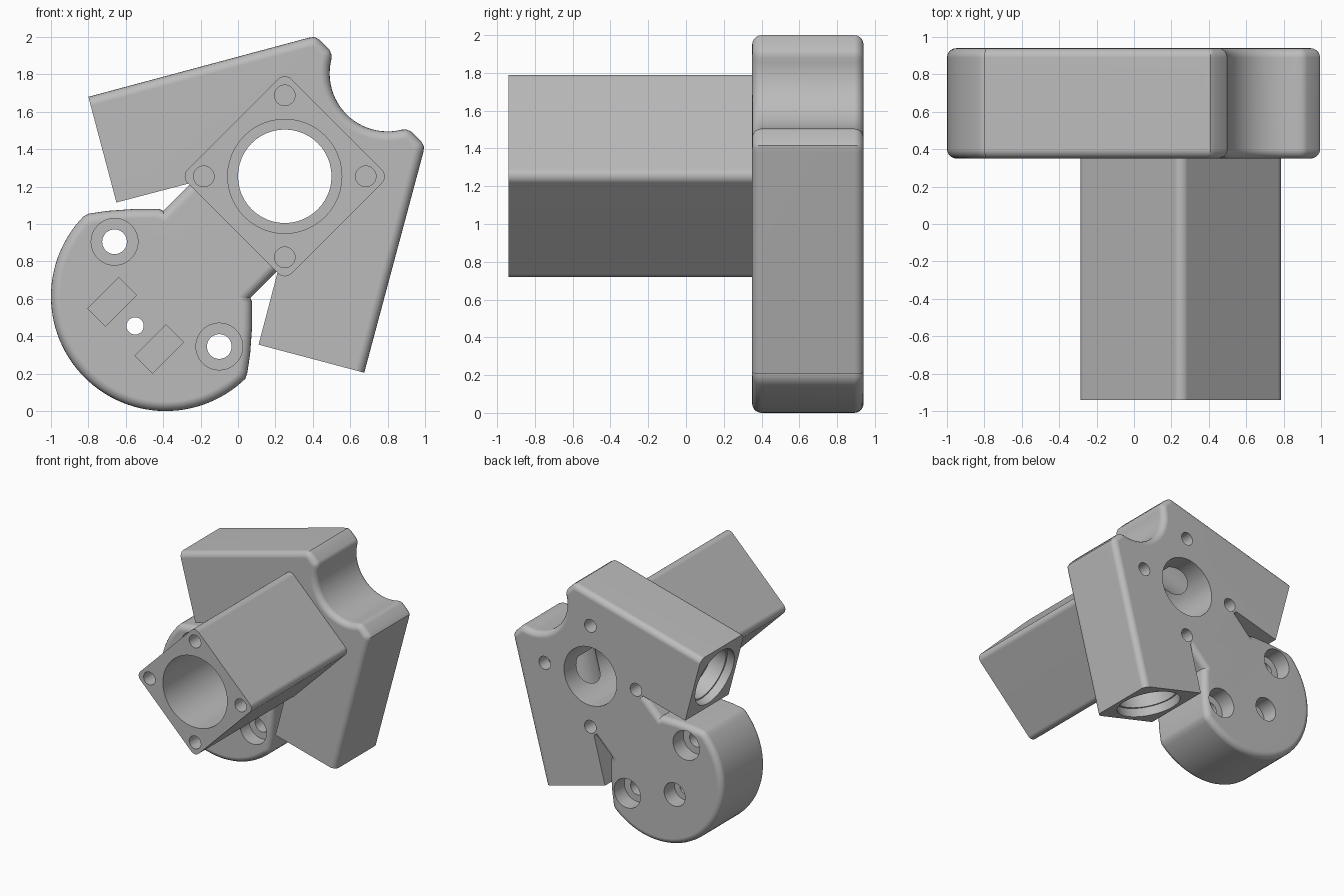
import bpy, bmesh
from math import radians, cos, sin
from mathutils import Vector, Matrix

if "Cube" in bpy.data.objects:
    bpy.data.objects.remove(bpy.data.objects["Cube"], do_unlink=True)

FRONT, BACK, COLUMN_FRONT = 0.35, 0.94, -0.94
SYM = 1.005                      # the profile mirrors across z = x + SYM
BORE = (0.25, 1.255)

grey = bpy.data.materials.new("plain grey")
grey.use_nodes = True
GREY = (0.5, 0.5, 0.5, 1)
grey.diffuse_color = GREY
grey.node_tree.nodes["Principled BSDF"].inputs["Base Color"].default_value = GREY


def mirror(p):
    return (p[1] - SYM, p[0] + SYM)


def arc(centre, r, a0, a1, n):
    angles = [radians(a0 + (a1 - a0) * i / n) for i in range(n + 1)]
    return [(centre[0] + r * cos(a), centre[1] + r * sin(a)) for a in angles]


def finish(bm, name):
    bmesh.ops.recalc_face_normals(bm, faces=bm.faces)
    me = bpy.data.meshes.new(name)
    bm.to_mesh(me)
    bm.free()
    me.materials.append(grey)
    ob = bpy.data.objects.new(name, me)
    bpy.context.collection.objects.link(ob)
    return ob


def prism(name, pts, y0, y1, fillet=0, sharp=()):
    """Extrude an (x, z) outline along y, rounding rims except the sharp sides."""
    bm = bmesh.new()
    n = len(pts)
    rings = [[bm.verts.new((x, y, z)) for x, z in pts] for y in (y0, y1)]
    for ring in rings:
        bm.faces.new(ring)
    for i in range(n):
        j = (i + 1) % n
        bm.faces.new((rings[0][i], rings[0][j], rings[1][j], rings[1][i]))
    if fillet:
        rims = [bm.edges.get((r[i], r[(i + 1) % n]))
                for r in rings for i in range(n) if i not in sharp]
        bmesh.ops.recalc_face_normals(bm, faces=bm.faces)
        bmesh.ops.bevel(bm, geom=rims, offset=fillet, segments=5, profile=0.5,
                        affect='EDGES', clamp_overlap=False)
    return finish(bm, name)


def cylinder(a, b, r, n=48):
    a, b = Vector(a), Vector(b)
    bm = bmesh.new()
    turn = (b - a).to_track_quat('Z', 'Y').to_matrix().to_4x4()
    bmesh.ops.create_cone(bm, cap_ends=True, segments=n, radius1=r, radius2=r,
                          depth=(b - a).length,
                          matrix=Matrix.Translation((a + b) / 2) @ turn)
    return finish(bm, "cutter")


def combine(tool, op='DIFFERENCE'):
    tool.hide_render = True
    mod = body.modifiers.new("combine", 'BOOLEAN')
    mod.operation, mod.solver, mod.object = op, 'EXACT', tool
    bpy.context.view_layer.objects.active = body
    bpy.ops.object.modifier_apply(modifier=mod.name)
    bpy.data.objects.remove(tool, do_unlink=True)


def drill(p, y0, y1, r):
    combine(cylinder((p[0], y0, p[1]), (p[0], y1, p[1]), r))


# Two-armed block with a round notch in its outer corner
half = [(-0.25, 1.22), (-0.65, 1.115), (-0.8, 1.68), (0.375, 1.995),
        (0.41, 2.0), (0.435, 1.985), (0.49, 1.93), (0.5, 1.905)]
notch = arc((0.8, 1.805), 0.31, 166, 284, 24)
outline = half + notch + [mirror(p) for p in reversed(half)]
last = len(outline) - 1
body = prism("bracket_body", outline, FRONT, BACK, 0.05,
             sharp=(0, 1, last - 2, last - 1, last))

# Round lobe on a neck
half = [(-0.1, 1.37), (-0.4, 1.07), (-0.42, 1.08), (-0.56, 1.08),
        (-0.7, 1.07), (-0.8, 1.055)]
rim = arc((-0.387, 0.613), 0.613, 136, 314, 56)
outline = half + rim + [mirror(p) for p in reversed(half)]
lobe = prism("lobe", outline, FRONT, BACK, 0.05, sharp=(len(outline) - 1,))
combine(lobe, 'UNION')

# Square column standing on its corner, with rounded edges
column = []
for k in range(4):
    a = 90 * k
    c = (BORE[0] + 0.485 * cos(radians(a)), BORE[1] + 0.485 * sin(radians(a)))
    column += arc(c, 0.05, a - 45, a + 45, 6)
combine(prism("column", column, COLUMN_FRONT, 0.6), 'UNION')

# Stepped main bore
drill(BORE, -1.1, FRONT, 0.305)
drill(BORE, 0.2, 1.1, 0.25)

# Screw holes around the bore, blind from both ends
for dx, dz in ((1, 0), (-1, 0), (0, 1), (0, -1)):
    p = (BORE[0] + 0.433 * dx, BORE[1] + 0.433 * dz)
    drill(p, -1.1, -0.5, 0.055)
    drill(p, 0.74, 1.1, 0.055)

# Stepped bores in the arm ends
mid = (FRONT + BACK) / 2
end, along = Vector((-0.725, mid, 1.3975)), Vector((0.966, 0, 0.259))
for flip in (False, True):
    for depth, r in ((0.07, 0.25), (0.11, 0.215), (0.2, 0.235), (1.0, 0.195)):
        pts = [end - along * 0.1, end + along * depth]
        if flip:
            pts = [(v.z - SYM, v.y, v.x + SYM) for v in pts]
        combine(cylinder(*pts, r))

# Lobe mounting holes, counterbored on both sides
for p in ((-0.66, 0.905), mirror((-0.66, 0.905))):
    drill(p, 0.2, 1.1, 0.066)
    drill(p, 0.2, 0.47, 0.125)
    drill(p, 0.8, 1.1, 0.125)

# Middle hole and the two slots beside it
drill((-0.55, 0.455), 0.2, 1.1, 0.046)
drill((-0.55, 0.455), 0.8, 1.1, 0.1)
for cx, cz in ((-0.673, 0.584), mirror((-0.673, 0.584))):
    u, v = 0.083, 0.047
    slot = [(cx + s * u + t * v, cz + s * u - t * v)
            for s, t in ((1, 1), (1, -1), (-1, -1), (-1, 1))]
    combine(prism("cutter", slot, 0.2, 0.45))

# Smooth shading with crisp edges
bpy.ops.object.select_all(action='DESELECT')
body.select_set(True)
bpy.context.view_layer.objects.active = body
bpy.ops.object.shade_smooth_by_angle(angle=radians(32))
weighted = body.modifiers.new("even shading", 'WEIGHTED_NORMAL')
weighted.keep_sharp = True
